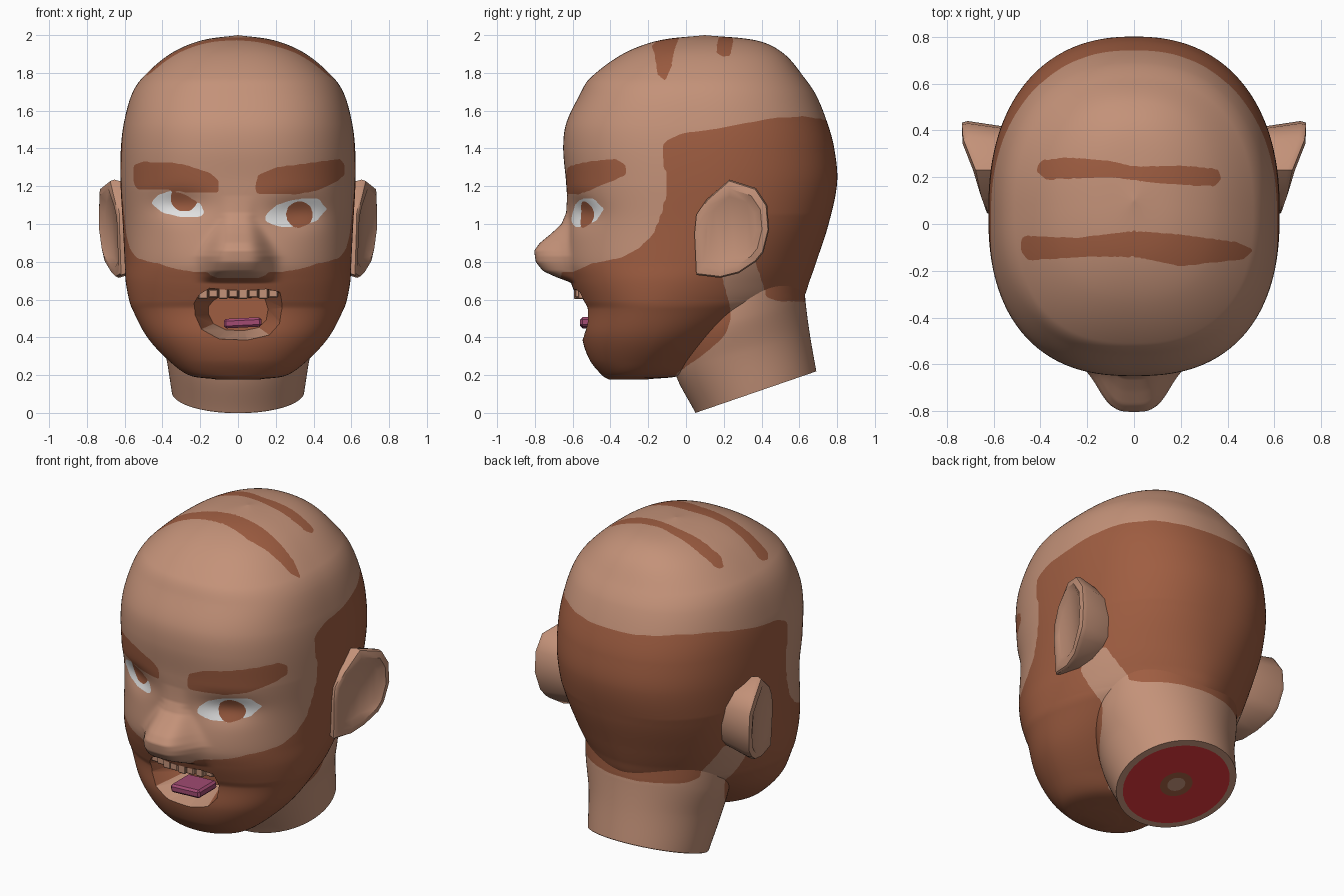
import bpy, bmesh, math
from mathutils import Vector

if "Cube" in bpy.data.objects:
    bpy.data.objects.remove(bpy.data.objects["Cube"])


def material(name, rgb):
    m = bpy.data.materials.new(name)
    m.diffuse_color = (*rgb, 1)
    m.use_nodes = True
    m.node_tree.nodes["Principled BSDF"].inputs["Base Color"].default_value = m.diffuse_color
    return m


SKIN = material("skin", (0.55, 0.287, 0.19))
HAIR = material("hair_brown", (0.345, 0.11, 0.053))
WHITE = material("eye_white", (0.8, 0.8, 0.8))
TONGUE = material("tongue_pink", (0.36, 0.07, 0.17))
FLESH = material("flesh_red", (0.7, 0.036, 0.04))


def finish(bm, name, mats, angle=50):
    bmesh.ops.recalc_face_normals(bm, faces=bm.faces)
    me = bpy.data.meshes.new(name)
    bm.to_mesh(me)
    bm.free()
    ob = bpy.data.objects.new(name, me)
    bpy.context.collection.objects.link(ob)
    for m in mats:
        me.materials.append(m)
    smooth(ob, angle)
    return ob


def smooth(ob, angle):
    bpy.ops.object.select_all(action='DESELECT')
    bpy.context.view_layer.objects.active = ob
    ob.select_set(True)
    bpy.ops.object.shade_smooth_by_angle(angle=math.radians(angle))


def spline(rows, step):
    """Smooth interpolation of table rows with roughly even spacing."""
    d = [(Vector(b) - Vector(a)).length for a, b in zip(rows, rows[1:])]
    t = [sum(d[:i]) for i in range(len(rows))]
    P = [Vector(r) for r in rows]
    n = len(P)
    M = [(P[min(i + 1, n - 1)] - P[max(i - 1, 0)]) / (t[min(i + 1, n - 1)] - t[max(i - 1, 0)]) for i in range(n)]
    out = []
    for i in range(n - 1):
        k = max(2, math.ceil(d[i] / step))
        for j in range(k):
            u = j / k
            out.append(P[i] * (2*u**3 - 3*u*u + 1) + M[i] * d[i] * (u**3 - 2*u*u + u)
                       + P[i+1] * (3*u*u - 2*u**3) + M[i+1] * d[i] * (u**3 - u*u))
    return out + [P[-1]]


def inside(u, v, poly):
    hit = False
    for (a, b), (c, d) in zip(poly, poly[1:] + poly[:1]):
        if (b > v) != (d > v) and u < a + (v - b) * (c - a) / (d - b):
            hit = not hit
    return hit


def bridge(bm, rings):
    for a, b in zip(rings, rings[1:]):
        for i in range(len(a)):
            j = (i + 1) % len(a)
            bm.faces.new((a[i], a[j], b[j], b[i]))


def loft(rows, step, segs, n_front, n_back, shift, colour):
    """Rings given by zf, zb, front y, back y, half width and y of the widest point."""
    bm = bmesh.new()
    rings = []
    for zf, zb, yf, yb, w, c in spline(rows, step):
        ring = []
        for k in range(segs):
            a = 2 * math.pi * k / segs
            a -= 0.35 * math.sin(a)              # denser at the face
            s, q = math.sin(a), -math.cos(a)
            n = n_front(zb) if q < 0 else n_back(zb)
            r = (abs(s)**n + abs(q)**n) ** (-1 / n)
            x, y = w * s * r, c + (yb - c if q > 0 else c - yf) * q * r
            z = zf + (zb - zf) * (y - yf) / (yb - yf) if yb - yf > 1e-6 else zf
            ring.append(bm.verts.new((x, y + shift(x, y, z), z)))
        rings.append(ring)
    bridge(bm, rings)
    bm.faces.new(rings[0])
    bmesh.ops.remove_doubles(bm, verts=rings[-1], dist=1e-5)
    if len([v for v in rings[-1] if v.is_valid]) > 2:
        bm.faces.new(rings[-1])
    for f in bm.faces:
        f.material_index = colour(*f.calc_center_median())
    # even out the stepped edges between colours
    links = {}
    for e in bm.edges:
        if len(e.link_faces) == 2 and e.link_faces[0].material_index != e.link_faces[1].material_index:
            a, b = e.verts
            links.setdefault(a, []).append(b)
            links.setdefault(b, []).append(a)
    for _ in range(4):
        new = {v: v.co * .5 + sum((o.co for o in ns), Vector()) * (.5 / len(ns)) for v, ns in links.items()}
        for v, co in new.items():
            v.co = co
    return bm


# ---- painted regions -------------------------------------------------------
HAIR_YZ = [(-1, .735), (-.6, .745), (-.5, .79), (-.35, .82), (-.25, .87), (-.17, .95), (-.12, 1.08),
           (-.1, 1.2), (-.125, 1.4), (-.11, 1.44), (-.02, 1.48), (.2, 1.51), (.45, 1.56), (.62, 1.57),
           (.75, 1.55), (1, 1.52), (1, .59), (.5, .59), (.43, .61), (.4, .7), (.36, .82), (.22, .8),
           (.19, .72), (.23, .58), (.24, .5), (.2, .4), (.08, .3), (-.05, .21), (-.05, 0), (-1, 0)]
BROWS = [[(.09, 1.18), (.105, 1.26), (.2, 1.3), (.4, 1.325), (.54, 1.345), (.567, 1.31), (.565, 1.26),
          (.53, 1.23), (.43, 1.18), (.3, 1.155), (.1, 1.16)],
         [(-.1, 1.17), (-.1, 1.23), (-.15, 1.27), (-.3, 1.32), (-.5, 1.33), (-.555, 1.31), (-.555, 1.22),
          (-.53, 1.18), (-.4, 1.185), (-.25, 1.165)]]
EYES = [([(.14, 1.04), (.2, 1.1), (.3, 1.13), (.42, 1.14), (.47, 1.08), (.42, 1.02), (.33, .98), (.22, .985), (.15, 1.01)],
         (.325, 1.05)),
        ([(-.175, 1.06), (-.2, 1.11), (-.29, 1.16), (-.36, 1.175), (-.43, 1.15), (-.46, 1.11), (-.4, 1.06),
          (-.3, 1.035), (-.2, 1.04)], (-.285, 1.135))]
STRIPES = [[(-.48, -.06), (-.45, -.05), (-.25, -.06), (0, -.03), (.2, -.045), (.45, -.08), (.51, -.11),
            (.47, -.15), (.2, -.18), (0, -.14), (-.2, -.14), (-.45, -.155), (-.485, -.12)],
           [(-.42, .23), (-.4, .27), (-.3, .285), (-.1, .27), (0, .245), (.2, .25), (.36, .235), (.375, .19),
            (.34, .16), (.1, .175), (-.1, .2), (-.38, .19)]]


def head_colour(x, y, z):
    if y < -.25 and .95 < z < 1.4:
        for poly, (cx, cz) in EYES:
            if inside(x, z, poly):
                return 1 if math.hypot(x - cx, z - cz) < .07 else 2
        if any(inside(x, z, b) for b in BROWS):
            return 1
    if z > 1.6 and any(inside(x, y, s) for s in STRIPES):
        return 1
    if y < -.66 and z > .71:                     # nose tip stays bare
        return 0
    return int(inside(y, z, HAIR_YZ))


# ---- head with nose and eye sockets ----------------------------------------
NOSE = [(.69, 0), (.72, .07), (.75, .125), (.8, .155), (.86, .165), (.9, .14), (.95, .085), (1., .035), (1.06, .01), (1.15, 0)]


def face_relief(x, y, z):
    if y > -.2:
        return 0
    d = 0
    for (a, h), (b, g) in zip(NOSE, NOSE[1:]):
        if a <= z < b:
            w = .165 - .085 * min(1, max(0, (z - .83) / .2))
            d -= (h + (g - h) * (z - a) / (b - a)) * math.exp(-(abs(x) / w) ** 4)
    for cx, cz in ((.31, 1.06), (-.31, 1.1)):
        d += .04 * math.exp(-((x - cx) / .15) ** 2 - ((z - cz) / .08) ** 2)
    return d


HEAD = [(.178, .12, -.41, -.2, -.3), (.2, .26, -.445, -.02, -.27), (.28, .37, -.51, .1, -.22),
        (.4, .48, -.55, .28, -.17), (.55, .56, -.55, .54, -.13), (.6, .577, -.573, .615, -.12),
        (.7, .595, -.613, .655, -.08), (.8, .6, -.64, .69, -.03), (1., .61, -.625, .755, .03),
        (1.22, .622, -.635, .8, .05), (1.4, .62, -.65, .785, .05), (1.53, .605, -.635, .75, .05),
        (1.68, .565, -.565, .69, .05), (1.77, .51, -.51, .63, .06), (1.9, .36, -.335, .52, .08),
        (1.97, .2, -.15, .38, .1), (2., 0, .1, .1, .1)]
bm = loft([(z, z, f, b, w, c) for z, w, f, b, c in HEAD], .011, 300,
          lambda z: 2.15 + .3 * min(1, max(0, (z - .6) / .6)),
          lambda z: 1.8 + .5 * min(1, max(0, (z - .6) / .45)), face_relief, head_colour)
head = finish(bm, "head", [SKIN, HAIR, WHITE])

# open mouth cut into the head
MOUTH = [(-.2, .63), (-.15, .66), (0, .645), (.15, .655), (.22, .64), (.245, .56), (.23, .47), (.17, .41),
         (.05, .385), (-.1, .39), (-.2, .44), (-.24, .52), (-.24, .58)]
bm = bmesh.new()
rings = [[bm.verts.new((x * s, y, .53 + (z - .53) * s)) for x, z in MOUTH]
         for y, s in ((-.9, 1), (-.55, 1), (-.32, .65))]
bridge(bm, rings)
bm.faces.new(rings[0])
bm.faces.new(rings[-1])
for f in bm.faces:
    f.material_index = 0 if f.calc_center_median().z < .45 else 1
cutter = finish(bm, "mouth_cutter", [SKIN, HAIR, WHITE])
cutter.hide_render = True
cutter.hide_set(True)
mod = head.modifiers.new("mouth", 'BOOLEAN')
mod.operation, mod.solver, mod.object = 'DIFFERENCE', 'EXACT', cutter
bpy.context.view_layer.objects.active = head
bpy.ops.object.modifier_apply(modifier=mod.name)
bpy.data.objects.remove(cutter)
smooth(head, 50)

# ---- neck with cut underside -----------------------------------------------
NECK = [(0, .22, .05, .69, .35, .37), (.22, .42, -.06, .655, .385, .3), (.4, .6, -.06, .632, .43, .27),
        (.7, .8, 0, .62, .44, .27)]
finish(loft(NECK, .016, 160, lambda z: 2, lambda z: 2, lambda x, y, z: 0,
            lambda x, y, z: int(inside(y, z, HAIR_YZ))), "neck", [SKIN, HAIR])

bm = bmesh.new()
rings = []
for s in (.99, .89, .27, .15):
    rings.append([bm.verts.new((.35 * s * math.sin(a), .37 + .32 * s * math.cos(a), .107 + .11 * s * math.cos(a)))
                  for a in [2 * math.pi * k / 40 for k in range(40)]])
bridge(bm, rings)
bm.faces.new(rings[-1])
for i, f in enumerate(bm.faces):
    f.material_index = (0, 1, 2, 0)[i // 40]
    f.normal_update()
cut = finish(bm, "neck_cut", [SKIN, FLESH, HAIR])
if cut.data.polygons[0].normal.z > 0:
    cut.data.flip_normals()

# ---- ears ------------------------------------------------------------------
EAR = [(.055, .73), (.045, .95), (.055, 1.05), (.11, 1.13), (.23, 1.235), (.37, 1.19), (.43, 1.1),
       (.44, .97), (.41, .85), (.37, .8), (.28, .74), (.18, .715)]


def ear_x(y, z):
    return (.63 + .105 * min(1, max(0, (y - .05) / .3))
            - .05 * max(0, .93 - z) / .22 * min(1, y / .3) - .02 * max(0, z - 1.17) / .07)


for side, name in ((1, "ear_right"), (-1, "ear_left")):
    bm = bmesh.new()
    rings = []
    for scale, depth in ((.85, None), (1, .025), (.97, 0), (.82, 0), (.66, .03)):
        ring = []
        for y0, z0 in EAR:
            y, z = .23 + (y0 - .23) * scale, .97 + (z0 - .97) * scale
            x = .5 if depth is None else ear_x(y, z) - depth * min(1, max(0, y / .3))
            ring.append(bm.verts.new((side * x, y, z)))
        rings.append(ring)
    bridge(bm, rings)
    bm.faces.new(rings[0])
    bmesh.ops.triangulate(bm, faces=[bm.faces.new(rings[-1])])
    finish(bm, name, [SKIN], 40)


# ---- teeth and tongue ------------------------------------------------------
def box(name, centre, size, mat, bevel, turn=0):
    bpy.ops.mesh.primitive_cube_add(size=1, location=centre, rotation=(0, turn, 0))
    ob = bpy.context.object
    ob.name, ob.scale = name, size
    bpy.ops.object.transform_apply(location=False, rotation=False)
    b = ob.modifiers.new("bevel", 'BEVEL')
    b.width = bevel
    ob.data.materials.append(mat)


for i in range(8):
    x = -.185 + .053 * i
    box("tooth", (x, -.575 + 1.3 * x * x, .632), (.05, .04, .056 - .012 * (i % 2)), SKIN, .005)
box("tongue", (.025, -.47, .477), (.2, .18, .05), TONGUE, .012, -.05)
